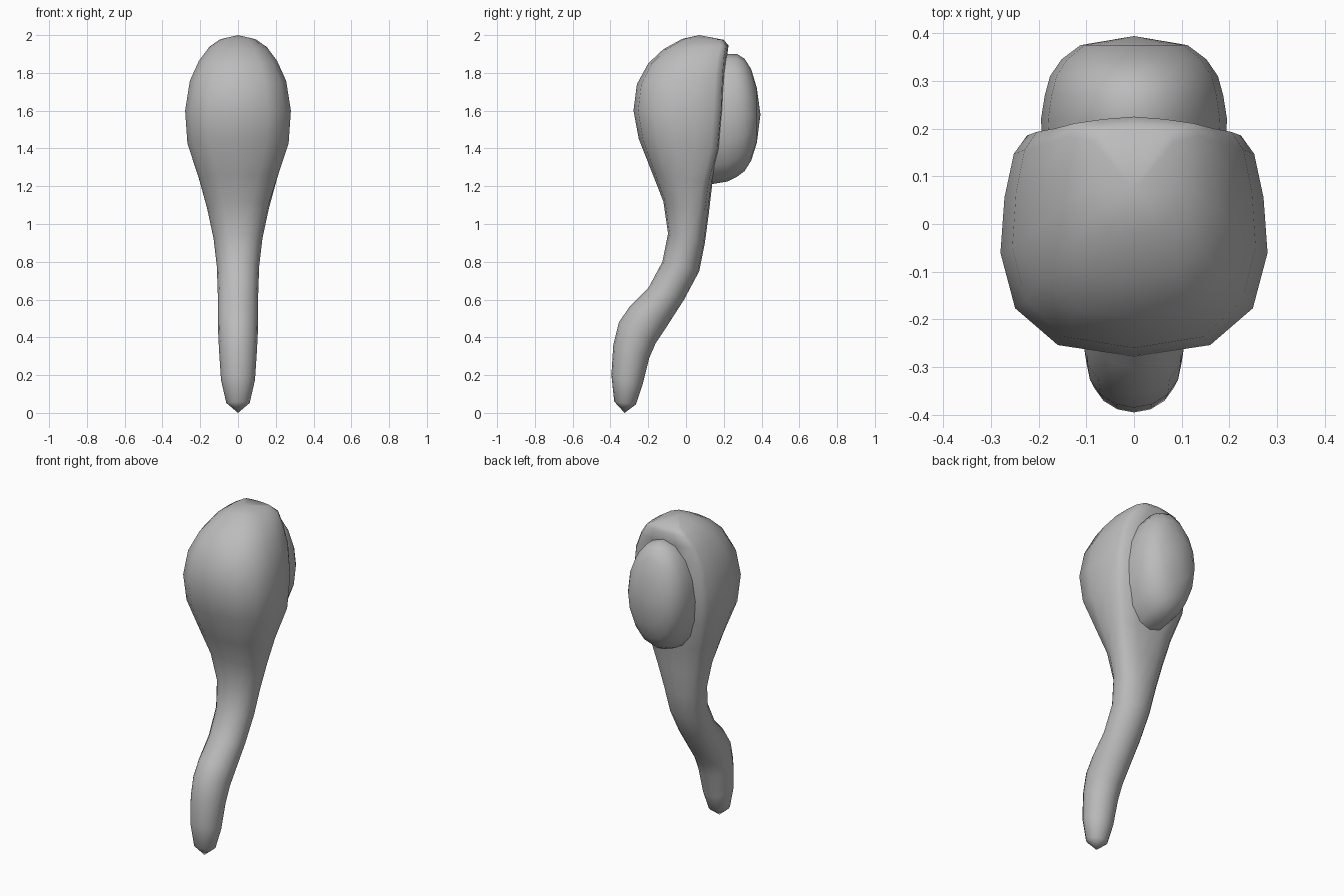
import bpy, math

if "Cube" in bpy.data.objects:
    bpy.data.objects.remove(bpy.data.objects["Cube"])

grey = bpy.data.materials.new("soft_grey")
grey.diffuse_color = (0.5, 0.5, 0.5, 1)
grey.use_nodes = True
grey.node_tree.nodes["Principled BSDF"].inputs["Base Color"].default_value = grey.diffuse_color


def loft(name, rings, start, end):
    """Skin closed rings together, closing each end to a point."""
    n = len(rings[0])
    verts = [p for r in rings for p in r] + [start, end]
    s, e = len(verts) - 2, len(verts) - 1
    last = (len(rings) - 1) * n
    faces = []
    for i in range(n):
        j = (i + 1) % n
        faces.append((s, j, i))
        faces.append((e, last + i, last + j))
        for k in range(len(rings) - 1):
            a, b = k * n, (k + 1) * n
            faces.append((a + i, a + j, b + j, b + i))
    mesh = bpy.data.meshes.new(name)
    mesh.from_pydata(verts, [], faces)
    mesh.materials.append(grey)
    obj = bpy.data.objects.new(name, mesh)
    bpy.context.collection.objects.link(obj)
    bpy.context.view_layer.objects.active = obj
    bpy.ops.object.select_all(action='DESELECT')
    obj.select_set(True)
    bpy.ops.object.mode_set(mode='EDIT')
    bpy.ops.mesh.select_all(action='SELECT')
    bpy.ops.mesh.normals_make_consistent(inside=False)
    bpy.ops.object.mode_set(mode='OBJECT')
    bpy.ops.object.shade_smooth_by_angle(angle=math.radians(70))
    return obj


# Half sections from front to back: (width share, depth share)
round_half = [(math.sin(k * math.pi / 8), (1 - math.cos(k * math.pi / 8)) / 2)
              for k in range(9)]
flat_back_half = [(0, 0), (.57, .05), (.89, .21), (1, .45), (.97, .69),
                  (.90, .88), (.80, .96), (.42, .985), (0, 1)]


def body_ring(yf, zf, yb, zb, w):
    # Stem is round, head is flattened at the back
    m = min(1, max(0, ((zf + zb) / 2 - .85) / .5))
    half = [(a[0] + (b[0] - a[0]) * m, a[1] + (b[1] - a[1]) * m)
            for a, b in zip(round_half, flat_back_half)]
    full = half + [(-x, t) for x, t in half[-2:0:-1]]
    return [(x * w, yf + (yb - yf) * t, zf + (zb - zf) * t) for x, t in full]


# Stem and head: front y, front z, back y, back z, half width
body = [
    (-.38, .06, -.265, .045, .062), (-.395, .20, -.23, .15, .09),
    (-.385, .36, -.195, .29, .10), (-.355, .48, -.16, .37, .105),
    (-.30, .56, -.10, .46, .107), (-.20, .66, -.01, .60, .107),
    (-.125, .80, .07, .75, .112), (-.095, .95, .10, .90, .13),
    (-.12, 1.12, .12, 1.05, .165), (-.175, 1.26, .14, 1.22, .21),
    (-.25, 1.45, .185, 1.40, .268), (-.278, 1.60, .205, 1.60, .28),
    (-.26, 1.74, .212, 1.78, .255), (-.20, 1.85, .217, 1.88, .207),
    (-.12, 1.925, .225, 1.945, .155), (-.02, 1.98, .20, 1.975, .095)]
loft("stem_and_head", [body_ring(*r) for r in body], (0, -.325, 0), (0, .07, 2))

# Ear cushion on the back: y, half width, top z, bottom z
cushion = [(.13, .19, 1.88, 1.21), (.22, .195, 1.90, 1.225),
           (.27, .187, 1.90, 1.25), (.31, .176, 1.875, 1.28),
           (.345, .152, 1.82, 1.335), (.375, .112, 1.72, 1.43)]


def cushion_ring(y, w, top, bottom):
    c, h = (top + bottom) / 2, (top - bottom) / 2
    return [(w * math.sin(i * math.pi / 8), y, c + h * math.cos(i * math.pi / 8))
            for i in range(16)]


loft("ear_cushion", [cushion_ring(*r) for r in cushion], (0, .12, 1.55), (0, .394, 1.58))
